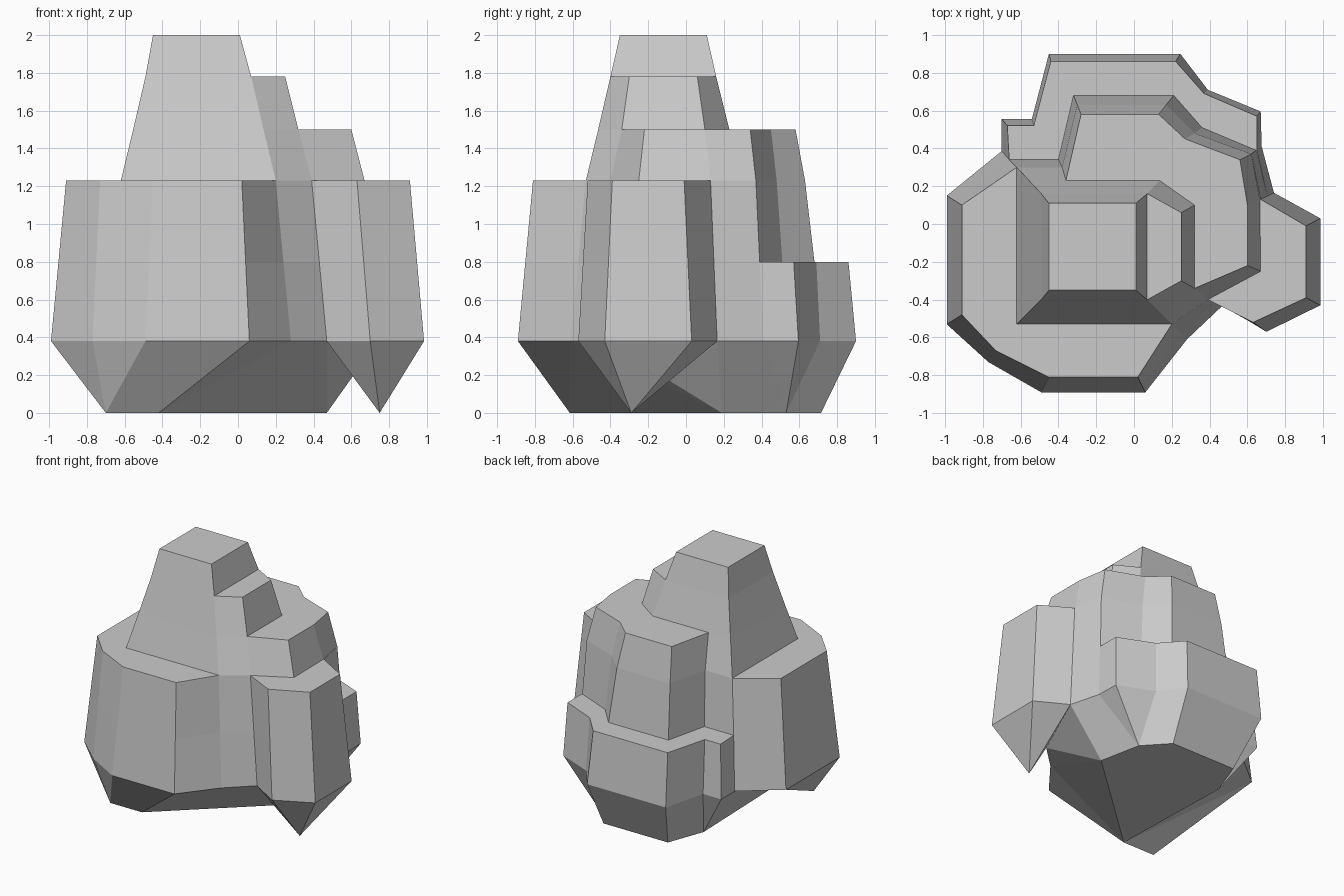
import bpy, bmesh

if "Cube" in bpy.data.objects:
    bpy.data.objects.remove(bpy.data.objects["Cube"])


def ring(bm, pts, z):
    return [bm.verts.new((x, y, z)) for x, y in pts]


def finish(bm, name):
    bmesh.ops.recalc_face_normals(bm, faces=bm.faces)
    me = bpy.data.meshes.new(name)
    bm.to_mesh(me)
    bm.free()
    ob = bpy.data.objects.new(name, me)
    bpy.context.collection.objects.link(ob)
    return ob


def tier(name, low, z0, high, z1, under=None):
    """Tapered rock tier; 'under' = (points, faces) closes it with a faceted underside."""
    bm = bmesh.new()
    a, b = ring(bm, low, z0), ring(bm, high, z1)
    n = len(a)
    for i in range(n):
        j = (i + 1) % n
        bm.faces.new((a[i], a[j], b[j], b[i]))
    bm.faces.new(b)
    if under:
        pts, faces = under
        v = {k: bm.verts.new((x, y, 0)) for k, (x, y) in pts.items()}
        for f in faces.split("/"):
            bm.faces.new([v[k] if k in v else a[int(k)] for k in f.split()])
    else:
        bm.faces.new(a[::-1])
    return finish(bm, name)


# Widest outline at z 0.38: front column, right lobe, back shelf
front_038 = [(-.99, .15), (-.99, -.53), (-.77, -.73), (-.49, -.89), (.06, -.89),
             (.28, -.61), (.47, -.43), (.70, -.57), (.985, -.43), (.985, .03), (.74, .165)]
front_123 = [(-.91, .10), (-.91, -.48), (-.73, -.67), (-.45, -.81), (.02, -.81),
             (.20, -.53), (.39, -.40), (.63, -.52), (.91, -.39), (.91, -.01), (.67, .13)]
t = (.80 - .38) / (1.23 - .38)
front_080 = [(p[0] + (q[0] - p[0]) * t, p[1] + (q[1] - p[1]) * t)
             for p, q in zip(front_038, front_123)]
shelf_038 = [(.675, .41), (.67, .595), (.39, .71), (.245, .90), (-.45, .90),
             (-.54, .555), (-.70, .555), (-.70, .385)]
shelf_080 = [(.65, .39), (.65, .57), (.37, .69), (.22, .86), (-.44, .86),
             (-.53, .52), (-.67, .52), (-.66, .34)]

# Back wall of the inner column
back_080 = [(.645, .39), (.36, .51), (.21, .68), (-.32, .68), (-.40, .34)]
back_123 = [(.62, .37), (.32, .48), (.17, .63), (-.30, .63), (-.38, .30)]
back_150 = [(.56, .34), (.27, .45), (.13, .58), (-.28, .58), (-.36, .23)]

# Spire outlines
spire_123 = [(-.62, .30), (-.62, -.53), (.20, -.53)]
spire_150 = [(-.555, .23), (-.555, -.465), (.135, -.465)]
spire_178 = [(-.49, .16), (-.49, -.40), (.07, -.40)]

# Underside: ring indices joined to the lettered ground points
ground = {"a": (-.70, -.615), "b": (-.42, -.615), "c": (.47, .19), "d": (.40, .53),
          "e": (.23, .715), "f": (-.34, .715), "g": (-.45, .42), "p": (.75, -.29)}
facets = ("0 1 a/1 2 a/2 3 a/3 4 b a/4 5 b/5 c b/5 6 c/6 7 p/7 8 p/8 9 p/9 10 p/10 6 p/"
          "6 10 c/10 11 d c/11 12 d/12 13 d/13 14 e d/14 15 f e/15 16 g f/16 17 g/"
          "17 18 g/18 b g/18 0 b/0 a b/b c d e f g")

rock = tier("rock", front_038 + shelf_038, .38, front_080 + shelf_080, .80, (ground, facets))
tiers = [
    tier("lower_column", front_080 + back_080 + [(-.66, .34)], .80,
         front_123 + back_123 + [(-.62, .30)], 1.23),
    tier("middle_step", spire_123 + [(.39, -.40), (.67, -.25), (.665, .13)] + back_123, 1.23,
         spire_150 + [(.32, -.34), (.60, -.22), (.60, .10)] + back_150, 1.50),
    tier("upper_step", spire_150 + [(.32, -.34), (.32, .10), (.135, .23)], 1.50,
         spire_178 + [(.25, -.30), (.25, .06), (.07, .16)], 1.78),
    tier("peak", spire_178 + [(.07, .16)], 1.78,
         [(-.45, .11), (-.45, -.35), (.01, -.35), (.01, .11)], 2.0),
]

# Fuse the tiers into one solid rock
bpy.context.view_layer.objects.active = rock
for part in tiers:
    mod = rock.modifiers.new("fuse", 'BOOLEAN')
    mod.operation = 'UNION'
    mod.solver = 'EXACT'
    mod.object = part
    bpy.ops.object.modifier_apply(modifier=mod.name)
    bpy.data.objects.remove(part)
